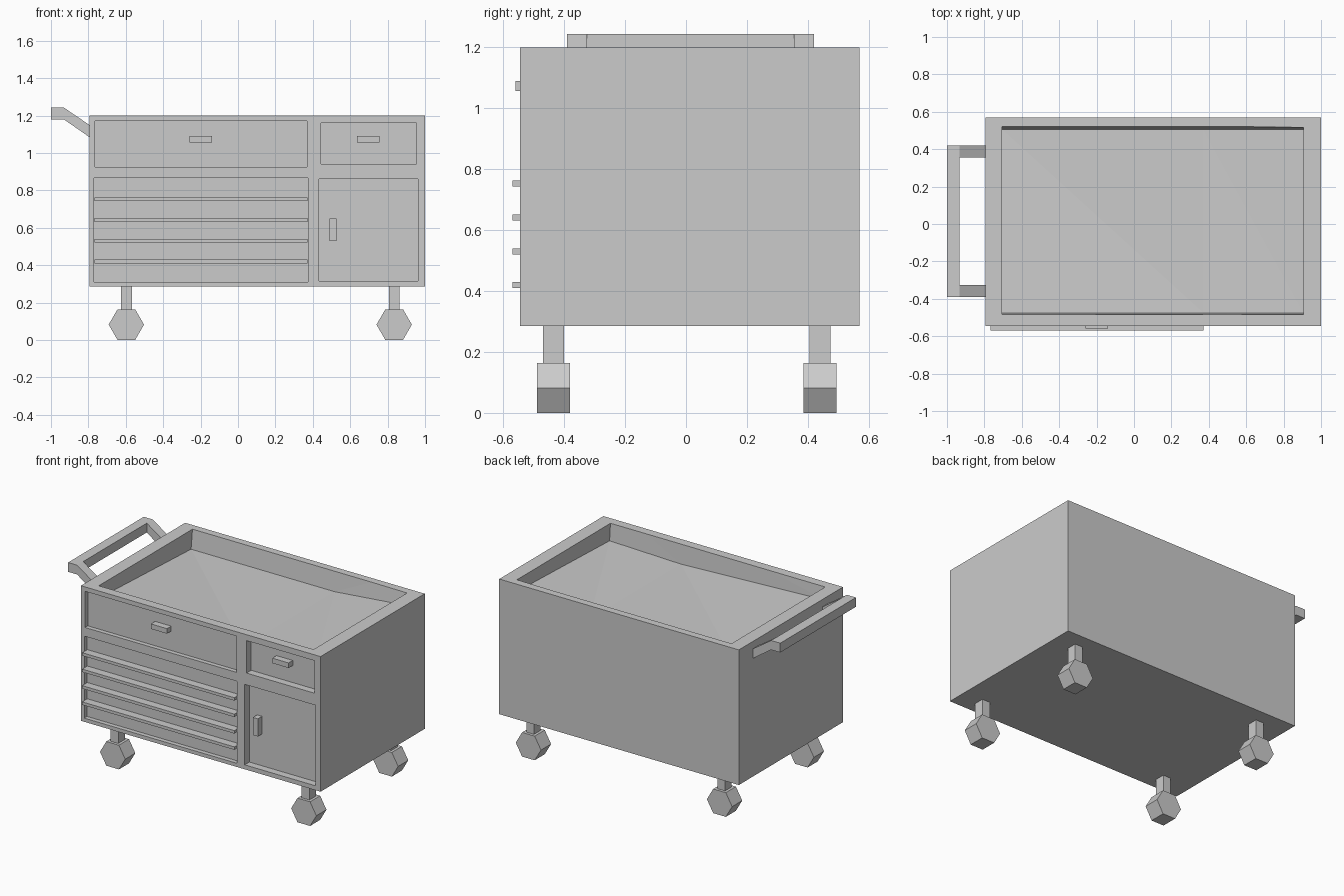
import bpy, bmesh, math
from mathutils import Matrix

if "Cube" in bpy.data.objects:
    bpy.data.objects.remove(bpy.data.objects["Cube"])


def mesh_object(name, verts, faces):
    me = bpy.data.meshes.new(name)
    me.from_pydata(verts, [], faces)
    bm = bmesh.new()
    bm.from_mesh(me)
    bmesh.ops.recalc_face_normals(bm, faces=bm.faces)
    bm.to_mesh(me)
    bm.free()
    ob = bpy.data.objects.new(name, me)
    bpy.context.collection.objects.link(ob)
    return ob


def prism_y(name, profile, y0, y1):
    """Extrude an x-z profile along y."""
    n = len(profile)
    verts = [(x, y, z) for y in (y0, y1) for x, z in profile]
    faces = [tuple(range(n)), tuple(range(n, 2 * n))]
    faces += [(i, (i + 1) % n, (i + 1) % n + n, i + n) for i in range(n)]
    return mesh_object(name, verts, faces)


def box(name, x0, x1, y0, y1, z0, z1):
    return prism_y(name, [(x0, z0), (x1, z0), (x1, z1), (x0, z1)], y0, y1)


def carve(target, cutter):
    cutter.hide_render = True
    mod = target.modifiers.new("carve", 'BOOLEAN')
    mod.operation = 'DIFFERENCE'
    mod.solver = 'EXACT'
    mod.object = cutter
    bpy.context.view_layer.objects.active = target
    bpy.ops.object.modifier_apply(modifier=mod.name)
    bpy.data.objects.remove(cutter)


# Cabinet body
FRONT = -0.545
body = box("cabinet_body", -0.795, 1.0, FRONT, 0.57, 0.285, 1.2)

# Recessed tray on top, with a slightly warped floor
xs = (-0.705, 0.37, 0.905)
front_z, back_z = (1.115, 1.07, 1.085), (1.07, 1.07, 1.12)
tray_verts = ([(x, -0.475, z) for x, z in zip(xs, front_z)]
              + [(x, 0.505, z) for x, z in zip(xs, back_z)]
              + [(x, -0.495, 1.33) for x in xs]
              + [(x, 0.535, 1.33) for x in xs])
tray_faces = [(0, 1, 3), (1, 4, 3), (1, 2, 4), (2, 5, 4),
              (6, 7, 10, 9), (7, 8, 11, 10),
              (0, 1, 7), (0, 7, 6), (1, 2, 8), (1, 8, 7),
              (3, 4, 10), (3, 10, 9), (4, 5, 11), (4, 11, 10),
              (0, 3, 9), (0, 9, 6), (2, 5, 11), (2, 11, 8)]
carve(body, mesh_object("tray_cutter", tray_verts, tray_faces))

# Recessed drawer and door fronts: x0, x1, z0, z1, depth
for x0, x1, z0, z1, d in [(-0.765, 0.37, 0.925, 1.17, 0.03),
                          (-0.77, 0.375, 0.31, 0.865, 0.03),
                          (0.445, 0.955, 0.94, 1.16, 0.05),
                          (0.432, 0.963, 0.315, 0.86, 0.05)]:
    carve(body, box("recess_cutter", x0, x1, FRONT - 0.1, FRONT + d, z0, z1))

# Long pull lips of the stacked drawers
for i, z in enumerate((0.42, 0.53, 0.642, 0.753)):
    box(f"drawer_lip_{i + 1}", -0.768, 0.372, -0.57, FRONT + 0.035, z - 0.01, z + 0.01)

# Drawer and door handles
box("wide_drawer_handle", -0.26, -0.14, -0.56, FRONT + 0.035, 1.056, 1.09)
box("small_drawer_handle", 0.635, 0.757, -0.54, FRONT + 0.055, 1.056, 1.09)
box("door_handle", 0.49, 0.527, -0.54, FRONT + 0.055, 0.53, 0.65)

# Push handle: cross bar and two bent arms
box("push_bar", -1.0, -0.932, -0.39, 0.42, 1.18, 1.243)
arm = [(-0.932, 1.243), (-0.795, 1.15), (-0.795, 1.085), (-0.932, 1.18)]
prism_y("push_arm_front", arm, -0.39, -0.325)
prism_y("push_arm_back", arm, 0.355, 0.42)

# Caster posts and hexagonal wheels
hexagon = [(0.0945 * math.cos(math.radians(60 * k)), 0.0818 * math.sin(math.radians(60 * k)) / math.sin(math.radians(60)))
           for k in range(6)]
for sx, x in (("left", -0.597), ("right", 0.835)):
    for sy, y in (("front", -0.435), ("back", 0.44)):
        box(f"caster_post_{sy}_{sx}", x - 0.029, x + 0.029, y - 0.035, y + 0.035, 0.15, 0.285)
        prism_y(f"wheel_{sy}_{sx}", [(x + a, 0.082 + b) for a, b in hexagon], y - 0.054, y + 0.054)
